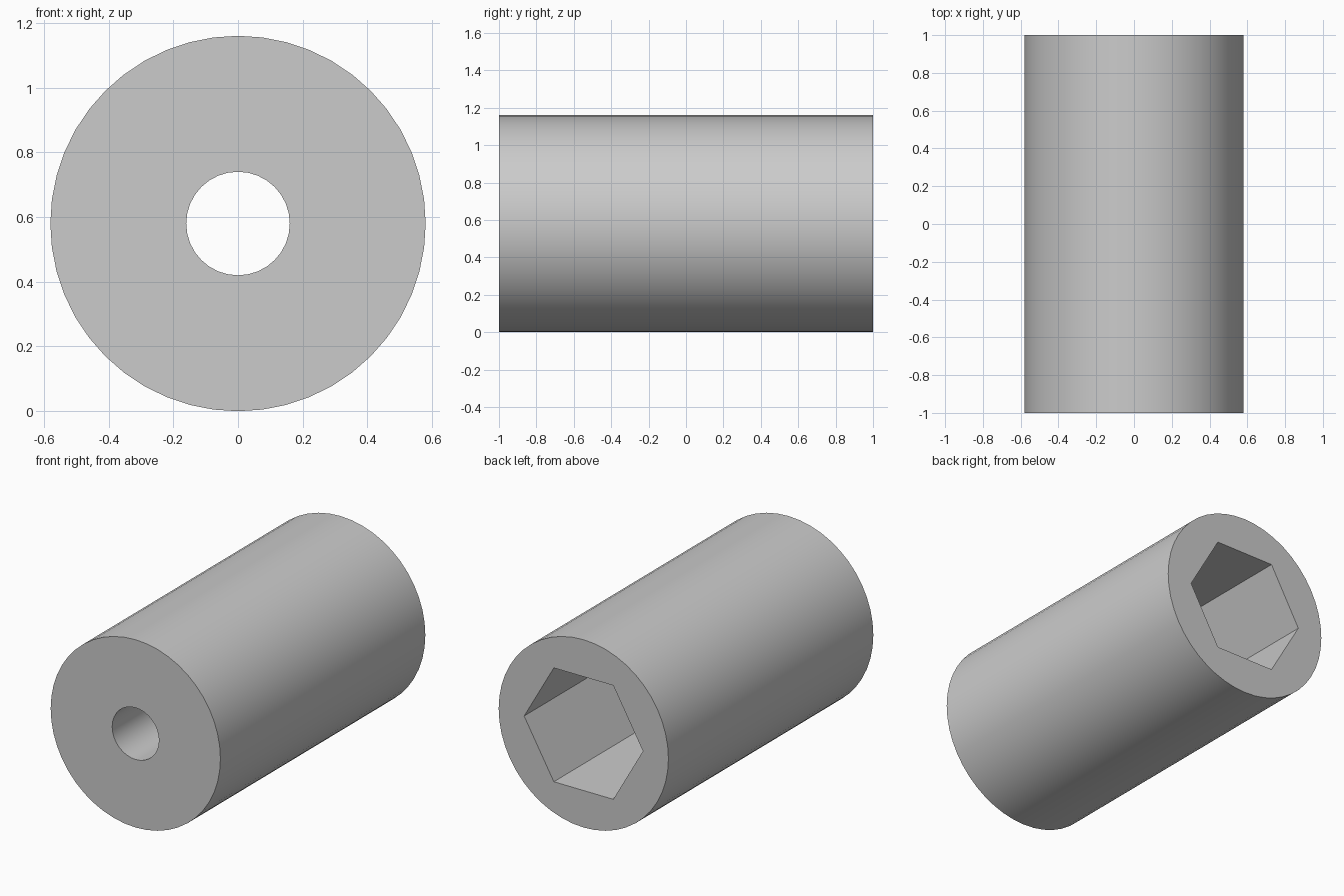
import bpy
import bmesh
from math import cos, sin, tau, radians

if "Cube" in bpy.data.objects:
    bpy.data.objects.remove(bpy.data.objects["Cube"])

RADIUS, BORE, HEX = 0.58, 0.16, 0.406
FRONT, FLOOR, BACK = -1.0, -0.2, 1.0

bm = bmesh.new()


def ring(radius, y, sides):
    """Closed loop of edges around the long axis."""
    verts = [bm.verts.new((radius * cos(tau * i / sides), y,
                           RADIUS + radius * sin(tau * i / sides)))
             for i in range(sides)]
    return [bm.edges.new((v, verts[(i + 1) % sides])) for i, v in enumerate(verts)]


def wall(a, b):
    """Quads joining two matching loops."""
    bmesh.ops.bridge_loops(bm, edges=a + b)


def cap(outer, inner):
    """Flat face with a hole."""
    bmesh.ops.triangle_fill(bm, use_beauty=True, use_dissolve=False, edges=outer + inner)


# Loops: outer shell, round bore at the front, hex socket at the back
shell_front, shell_back = ring(RADIUS, FRONT, 48), ring(RADIUS, BACK, 48)
bore_front, bore_floor = ring(BORE, FRONT, 32), ring(BORE, FLOOR, 32)
hex_floor, hex_back = ring(HEX, FLOOR, 6), ring(HEX, BACK, 6)

for a, b in ((shell_front, shell_back), (bore_front, bore_floor), (hex_floor, hex_back)):
    wall(a, b)
for a, b in ((shell_front, bore_front), (hex_floor, bore_floor), (shell_back, hex_back)):
    cap(a, b)
bmesh.ops.recalc_face_normals(bm, faces=bm.faces)

mesh = bpy.data.meshes.new("socket_sleeve")
bm.to_mesh(mesh)
bm.free()
sleeve = bpy.data.objects.new("socket_sleeve", mesh)
bpy.context.collection.objects.link(sleeve)

# Plain grey
grey = bpy.data.materials.new("light_grey")
grey.use_nodes = True
colour = (0.6, 0.6, 0.6, 1)
grey.diffuse_color = colour
grey.node_tree.nodes["Principled BSDF"].inputs["Base Color"].default_value = colour
mesh.materials.append(grey)

# Smooth round walls, crisp hex and rims
bpy.ops.object.select_all(action="DESELECT")
sleeve.select_set(True)
bpy.context.view_layer.objects.active = sleeve
bpy.ops.object.shade_smooth_by_angle(angle=radians(30))
